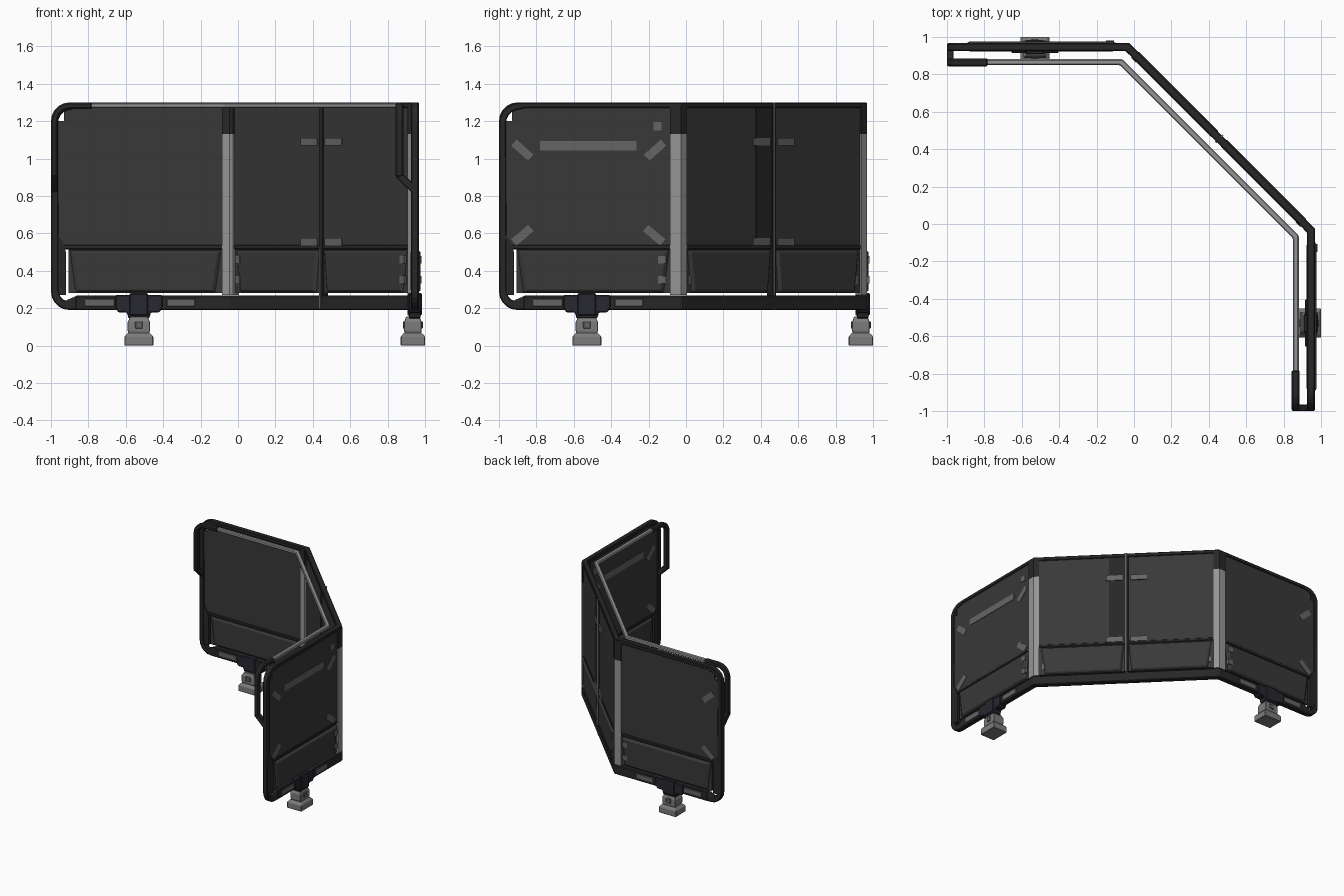
import bpy, bmesh
from math import sin, cos, radians, sqrt

if "Cube" in bpy.data.objects:
    bpy.data.objects.remove(bpy.data.objects["Cube"])

Y0, CX, T = 0.947, -0.035, 0.4142      # wing centre line, corner x, mitre tangent
R2 = sqrt(0.5)
MID = (Y0 + CX) / 2                    # centre of the diagonal section
HALF = (Y0 - CX) * R2                  # half length of the diagonal section


def material(name, v, b=None):
    m = bpy.data.materials.new(name)
    m.diffuse_color = (v, v, b or v, 1)
    m.use_nodes = True
    m.node_tree.nodes["Principled BSDF"].inputs["Base Color"].default_value = m.diffuse_color
    return m


DARK = material("dark_frame", 0.02)
PANEL = material("charcoal_panel", 0.04)
LIGHT = material("light_grey", 0.3)
MARK = material("mark_grey", 0.13)
STEEL = material("steel_grey", 0.2)
MOUNT = material("blue_black", 0.02, 0.03)


def loft(name, loops, mat, twin=True, bevel=0, twin_only=False):
    """Skin closed loops of world points; twin mirrors across the x = y plane."""
    for swap in ((False, True) if twin else (twin_only,)):
        bm = bmesh.new()
        rows = [[bm.verts.new((p[1], p[0], p[2]) if swap else p) for p in lp] for lp in loops]
        n = len(rows[0])
        for a, b in zip(rows, rows[1:]):
            for i in range(n):
                j = (i + 1) % n
                bm.faces.new((a[i], a[j], b[j], b[i]))
        bm.faces.new(rows[0])
        bm.faces.new(rows[-1])
        bmesh.ops.recalc_face_normals(bm, faces=bm.faces)
        full = name + ("_right" if swap else "_left") if twin else name
        me = bpy.data.meshes.new(full)
        bm.to_mesh(me)
        bm.free()
        me.materials.append(mat)
        ob = bpy.data.objects.new(full, me)
        bpy.context.collection.objects.link(ob)
        if bevel:
            m = ob.modifiers.new("bevel", 'BEVEL')
            m.width, m.segments, m.limit_method = bevel, 1, 'ANGLE'


def wing(u, n, z):
    return (u, Y0 + n, z)


def diag(s, n, z):
    return (MID + (s + n) * R2, MID + (n - s) * R2, z)


def wall(name, xs, d0, d1, z0, z1, mat, bevel=0):
    """Mitred wall running through both wings and the diagonal."""
    sect = [(d0, z0), (d1, z0), (d1, z1), (d0, z1)]
    a = [(xs, Y0 + d, z) for d, z in sect]
    b = [(CX + T * d, Y0 + d, z) for d, z in sect]
    flip = lambda r: [(y, x, z) for x, y, z in r]
    loft(name, [a, b, flip(b), flip(a)], mat, False, bevel)


def slab(name, prof, n0, n1, mat, at=wing, c=0, k=1.0, **kw):
    """Profile (u, z) extruded along n, with faces shrunk by k for a chamfer."""
    cu = sum(p[0] for p in prof) / len(prof)
    cz = sum(p[1] for p in prof) / len(prof)
    small = [(cu + (u - cu) * k, cz + (z - cz) * (k * 2 - 1)) for u, z in prof]
    st = [(n0, small), (n0 + c, prof), (n1 - c, prof), (n1, small)] if c else [(n0, prof), (n1, prof)]
    loft(name, [[at(u, n, z) for u, z in pr] for n, pr in st], mat, **kw)


def rect(u0, u1, z0, z1):
    return [(u0, z0), (u1, z0), (u1, z1), (u0, z1)]


def tilted(u, z, w, h, deg):
    c, s = cos(radians(deg)), sin(radians(deg))
    return [(u + x * c - y * s, z + x * s + y * c)
            for x, y in ((-w, -h), (w, -h), (w, h), (-w, h))]


def arc(u, z, r, a0, a1, n=5):
    return [(u + r * cos(radians(a0 + (a1 - a0) * i / n)),
             z + r * sin(radians(a0 + (a1 - a0) * i / n))) for i in range(n + 1)]


def band(name, outer, inner, n0, n1, mat, bevel=0):
    loft(name, [[wing(o[0], n0, o[1]), wing(o[0], n1, o[1]), wing(i[0], n1, i[1]), wing(i[0], n0, i[1])]
                for o, i in zip(outer, inner)], mat, bevel=bevel)


# main panels and the beams above and below them
wall("upper_panel", -0.93, -0.012, 0.012, 0.52, 1.28, PANEL)
wall("lower_panel", -0.905, -0.01, 0.01, 0.28, 0.52, PANEL)
wall("top_beam", -0.87, -0.022, 0.02, 1.27, 1.3, DARK, 0.005)
wall("bottom_beam", -0.87, -0.022, 0.022, 0.19, 0.267, DARK, 0.006)
wall("ledge", -0.94, -0.016, 0.016, 0.515, 0.54, DARK, 0.005)
slab("panel_edge", rect(-0.975, -0.925, 0.5, 1.2), -0.012, 0.012, PANEL)

# rounded end frames
band("end_frame",
     [(-0.86, 1.3)] + arc(-0.89, 1.19, 0.11, 90, 180) + arc(-0.9, 0.29, 0.1, 180, 270) + [(-0.86, 0.19)],
     [(-0.86, 1.27)] + arc(-0.89, 1.19, 0.072, 90, 180) + arc(-0.89, 0.3, 0.07, 180, 240) + [(-0.86, 0.267)],
     -0.022, 0.02, DARK, 0.006)
slab("end_stiffener", [(-0.97, 0.27), (-0.92, 0.27), (-0.92, 0.5), (-0.935, 0.55), (-0.97, 0.6)],
     -0.018, 0.018, DARK)

# inner hand rail and the end handles that bend back into the frame
wall("hand_rail", -0.79, -0.098, -0.066, 1.27, 1.297, LIGHT, 0.006)
band("handle",
     [(-0.78, 1.3)] + arc(-0.9, 1.2, 0.1, 90, 180) + [(-1.0, 0.9)],
     [(-0.78, 1.265)] + arc(-0.9, 1.2, 0.064, 90, 180) + [(-0.964, 0.9)],
     -0.104, -0.062, DARK, 0.008)
hook = [(-0.104, 0.9), (-0.062, 0.915), (0.0, 0.86), (0.0, 0.8), (-0.02, 0.82)]
loft("handle_hook", [[wing(x, n, z) for n, z in hook] for x in (-1.0, -0.964)], DARK, bevel=0.004)

# light corner strips wrapping both sides of each fold
strip = []
for x0, s in ((-0.085, None), (None, None), (None, -HALF + 0.035)):
    row = []
    for d, z in ((-0.023, 0.27), (0.021, 0.27), (0.021, 1.13), (-0.023, 1.13)):
        row.append(wing(x0, d, z) if x0 else diag(s, d, z) if s else (CX + T * d, Y0 + d, z))
    strip.append(row)
loft("corner_strip", strip, LIGHT)
loft("corner_cap", [[(x, y, 1.13 if z < 0.5 else 1.285) for x, y, z in r] for r in strip], DARK)

# raised lower boxes with sloping ends
slab("wing_lower_box", [(-0.9, 0.51), (-0.87, 0.285), (-0.12, 0.285), (-0.09, 0.51)],
     -0.024, 0.03, PANEL, c=0.014, k=0.95, bevel=0.003)
slab("middle_lower_box", [(-HALF + 0.05, 0.51), (-HALF + 0.08, 0.285), (-0.04, 0.285), (-0.02, 0.51)],
     -0.024, 0.026, PANEL, diag, c=0.012, k=0.95, bevel=0.003)

# centre seam of the diagonal
slab("centre_post", rect(-0.014, 0.014, 0.19, 1.29), -0.02, 0.022, DARK, diag, twin=False)
slab("centre_seam", rect(-0.004, 0.004, 0.27, 1.3), 0.01, 0.028, LIGHT, diag, twin=False)
slab("centre_seam_inner", rect(-0.006, 0.006, 0.2, 0.52), -0.027, -0.01, MARK, diag, twin=False)
slab("seam_overlap_plate", rect(0.0, 0.13, 0.55, 1.27), 0.01, 0.017, DARK, diag, twin=False)

# flat hinge plates and bolts on the diagonal
for z in (1.09, 0.555):
    slab("hinge_plate", rect(-0.155, -0.03, z - 0.021, z + 0.021), -0.019, 0.022, MARK, diag)
for z in (0.46, 0.352):
    slab("box_bolt", rect(-HALF + 0.055, -HALF + 0.09, z - 0.022, z + 0.022), -0.028, 0.015, MARK, diag)
    slab("wing_bolt", rect(-0.15, -0.108, z - 0.02, z + 0.02), 0.01, 0.033, MARK)

# surface marks: full set on the right wing, end marks only on the left
right = dict(twin=False, twin_only=True)
slab("long_mark", rect(-0.78, -0.265, 1.042, 1.095), -0.016, 0.016, MARK, **right)
slab("square_mark", rect(-0.175, -0.13, 1.15, 1.195), -0.016, 0.016, MARK, **right)
for u, z, a in ((-0.875, 1.045, -42), (-0.165, 1.045, 42), (-0.875, 0.59, 40), (-0.17, 0.59, -40)):
    slab("corner_mark", tilted(u, z, 0.06, 0.022, a), -0.016, 0.016, MARK, **right)
    if u < -0.5:
        slab("corner_mark_left", tilted(u, z, 0.06, 0.022, a), 0.01, 0.016, MARK, twin=False)

# plates on the bottom beam
for u0, u1 in ((-0.82, -0.66), (-0.38, -0.23)):
    slab("beam_plate", rect(u0, u1, 0.208, 0.25), -0.026, 0.026, MARK, bevel=0.003)

# feet: mount, neck and spreading base
F = -0.53
slab("foot_mount", [(F - 0.125, 0.27), (F - 0.125, 0.2), (F - 0.11, 0.178), (F - 0.065, 0.178), (F - 0.055, 0.145),
                    (F + 0.055, 0.145), (F + 0.065, 0.178), (F + 0.11, 0.178), (F + 0.125, 0.2), (F + 0.125, 0.27)],
     -0.034, 0.03, MOUNT, bevel=0.005)
slab("mount_block", rect(F - 0.05, F + 0.05, 0.16, 0.28), -0.042, 0.036, MOUNT, bevel=0.006)


def stack(name, stations, mat):
    """Square sections (half width, half depth, z) stacked upward."""
    loft(name, [[wing(F + i * w, -0.012 + j * d, z) for i, j in ((-1, -1), (1, -1), (1, 1), (-1, 1))]
                for w, d, z in stations], mat, bevel=0.003)


stack("foot_neck", [(0.052, 0.042, 0.055), (0.06, 0.047, 0.08), (0.06, 0.047, 0.125), (0.045, 0.036, 0.155)], STEEL)
stack("foot_base", [(0.077, 0.065, 0.0), (0.077, 0.065, 0.048), (0.06, 0.05, 0.066)], STEEL)
slab("foot_pin", rect(F - 0.02, F + 0.02, 0.09, 0.13), -0.066, 0.042, MARK, bevel=0.004)
